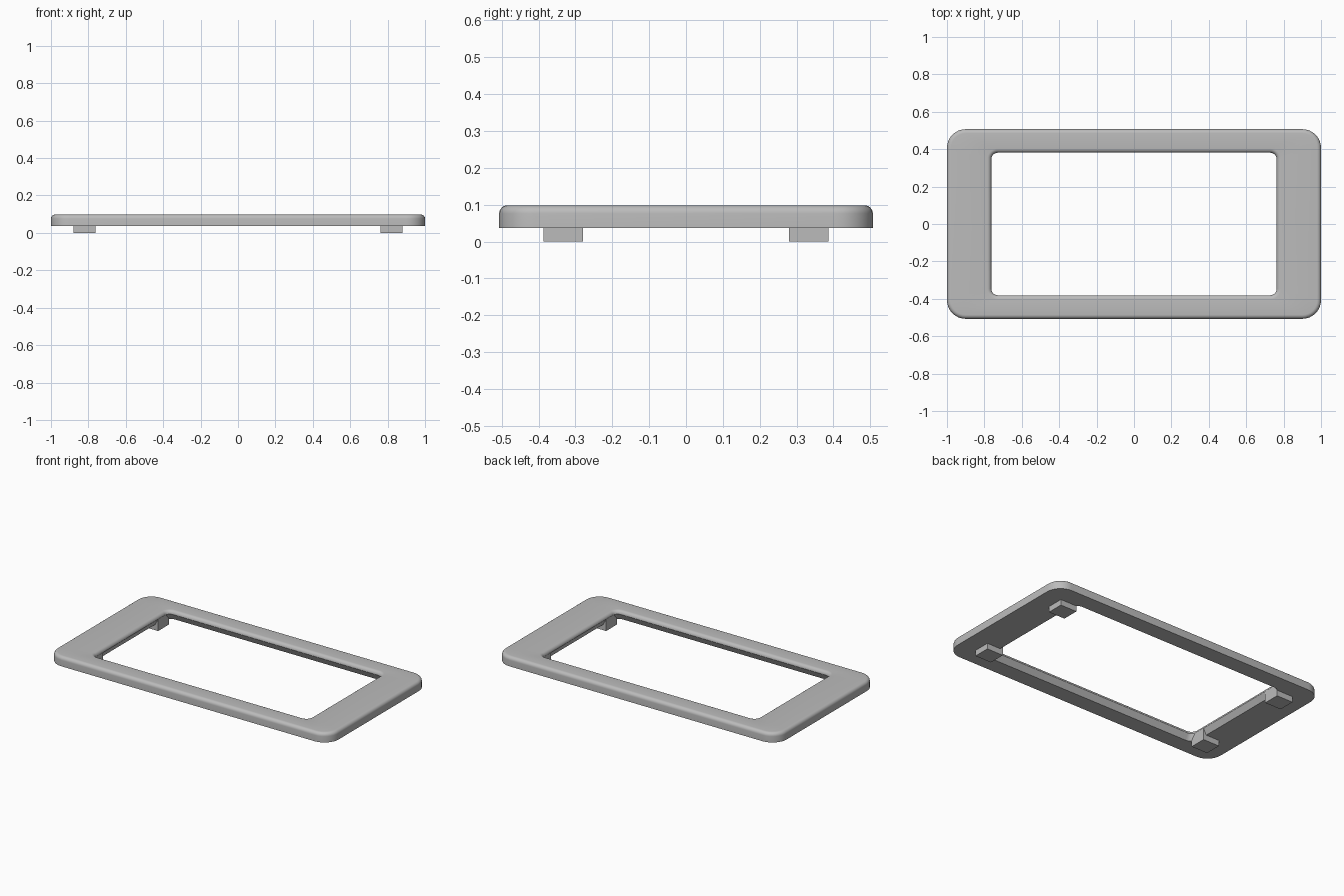
import bpy, bmesh, math

cube = bpy.data.objects.get("Cube")
if cube:
    bpy.data.objects.remove(cube, do_unlink=True)

grey = bpy.data.materials.new("mid_grey")
grey.use_nodes = True
colour = (0.5, 0.5, 0.5, 1)
grey.diffuse_color = colour
grey.node_tree.nodes["Principled BSDF"].inputs["Base Color"].default_value = colour

BOTTOM, TOP = 0.037, 0.098
FILLET, STEPS, CORNER = 0.022, 6, 8


def ring(bm, hx, hy, r, z):
    """Rounded rectangle of vertices at height z."""
    verts = []
    for quarter, (sx, sy) in enumerate([(1, 1), (-1, 1), (-1, -1), (1, -1)]):
        for i in range(CORNER + 1):
            a = (quarter + i / CORNER) * math.pi / 2
            verts.append(bm.verts.new((sx * (hx - r) + r * math.cos(a),
                                       sy * (hy - r) + r * math.sin(a), z)))
    return verts


def finish(bm, name):
    bmesh.ops.recalc_face_normals(bm, faces=bm.faces)
    mesh = bpy.data.meshes.new(name)
    bm.to_mesh(mesh)
    bm.free()
    mesh.materials.append(grey)
    obj = bpy.data.objects.new(name, mesh)
    bpy.context.collection.objects.link(obj)
    return obj


# Frame: closed cross-section swept through concentric rounded rectangles
bm = bmesh.new()
arc = [i / STEPS * math.pi / 2 for i in range(STEPS + 1)]
outer = [(0, BOTTOM)] + [(FILLET * (1 - math.cos(a)), TOP - FILLET * (1 - math.sin(a))) for a in arc]
inner = [(FILLET * (1 - math.cos(a)), TOP - FILLET * (1 - math.sin(a))) for a in reversed(arc)]
inner.append((0.02, BOTTOM))
rings = [ring(bm, 1 - d, 0.507 - d, 0.1 - d, z) for d, z in outer]
rings += [ring(bm, 0.763 + d, 0.381 + d, 0.035 + d, z) for d, z in inner]
for k, a in enumerate(rings):
    b = rings[(k + 1) % len(rings)]
    for i in range(len(a)):
        j = (i + 1) % len(a)
        bm.faces.new((a[i], a[j], b[j], b[i]))
frame = finish(bm, "frame")
bpy.ops.object.select_all(action="DESELECT")
frame.select_set(True)
bpy.context.view_layer.objects.active = frame
bpy.ops.object.shade_smooth_by_angle(angle=math.radians(25))

# Feet: four small blocks under the corners of the opening
for side, sx in (("left", 1), ("right", -1)):
    for end, sy in (("back", 1), ("front", -1)):
        bm = bmesh.new()
        bmesh.ops.create_cube(bm, size=1)
        bmesh.ops.scale(bm, vec=(0.117, 0.108, 0.075), verts=bm.verts)
        bmesh.ops.translate(bm, vec=(sx * 0.8215, sy * 0.333, 0.0375), verts=bm.verts)
        finish(bm, f"{end}_{side}_foot")
